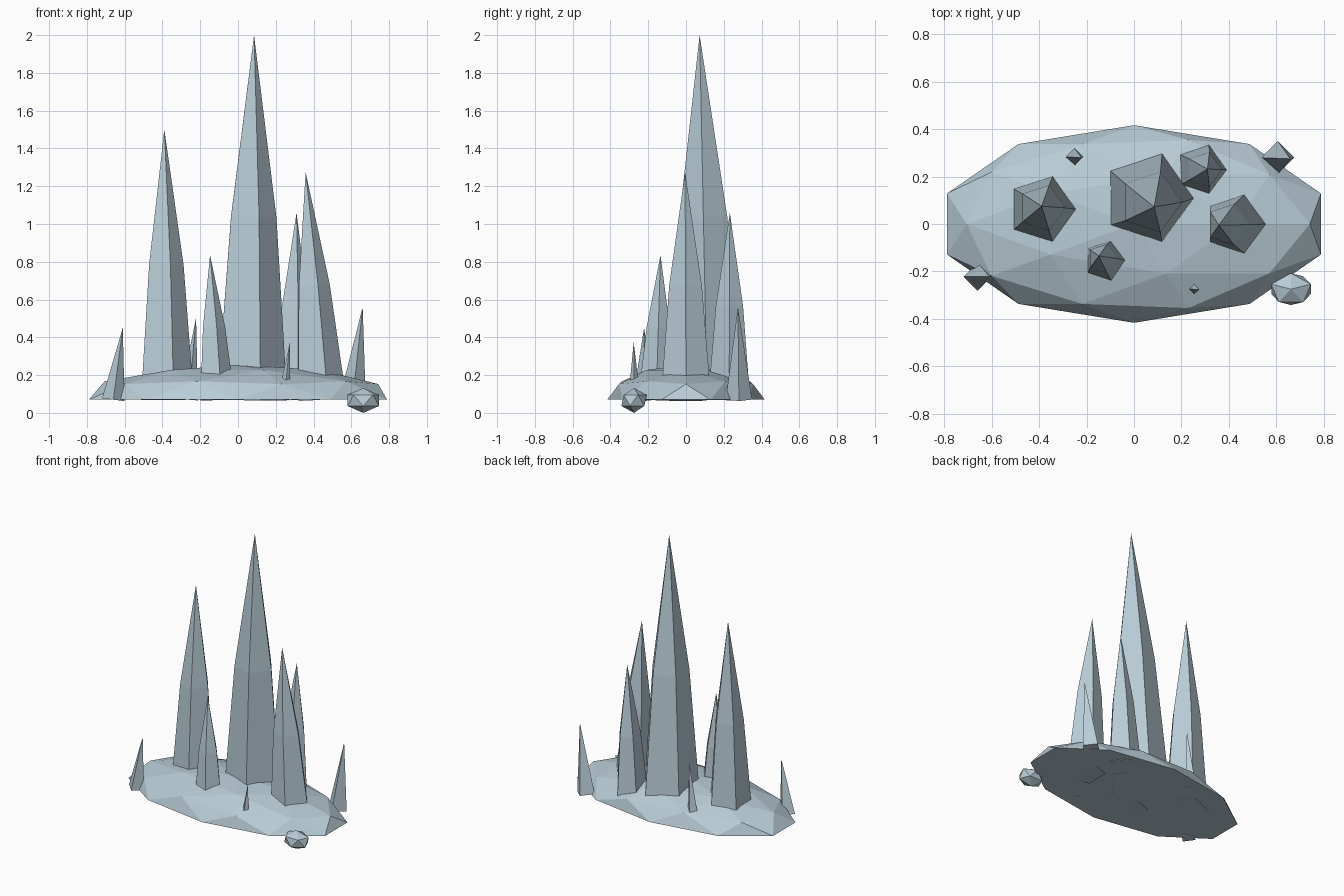
import bpy
import bmesh
from math import cos, sin, pi, radians
from mathutils import Vector, Matrix

cube = bpy.data.objects.get("Cube")
if cube:
    bpy.data.objects.remove(cube, do_unlink=True)

GROUND = 0.07

stone = bpy.data.materials.new("pale blue grey stone")
stone.use_nodes = True
colour = (0.48, 0.60, 0.67, 1)
stone.diffuse_color = colour
stone.node_tree.nodes["Principled BSDF"].inputs["Base Color"].default_value = colour


def finish(name, bm):
    bmesh.ops.recalc_face_normals(bm, faces=bm.faces[:])
    mesh = bpy.data.meshes.new(name)
    bm.to_mesh(mesh)
    bm.free()
    mesh.materials.append(stone)
    obj = bpy.data.objects.new(name, mesh)
    bpy.context.collection.objects.link(obj)
    return obj


def spike(name, foot, tip, radius, sides, shoulder=None):
    """Pointed prism leaning from foot to tip, with an optional middle ring."""
    foot, tip = Vector((*foot, GROUND)), Vector(tip)
    axis = tip - foot
    lean = Vector((0, 0, 1)).rotation_difference(axis).to_matrix()
    levels = [(0, radius)]
    if shoulder:
        levels.append((0.5, radius * shoulder))
    bm = bmesh.new()
    rings = []
    for t, r in levels:
        ring = []
        for i in range(sides):
            a = 2 * pi * i / sides
            offset = lean @ Vector((r * cos(a), r * sin(a), 0))
            ring.append(bm.verts.new(foot + axis * t + offset))
        rings.append(ring)
    point = bm.verts.new(tip)
    bm.faces.new(rings[0])
    for i in range(sides):
        j = (i + 1) % sides
        for low, high in zip(rings, rings[1:]):
            bm.faces.new((low[i], low[j], high[j], high[i]))
        bm.faces.new((rings[-1][i], rings[-1][j], point))
    return finish(name, bm)


# Rock mound: faceted half ellipsoid with a flat underside
bm = bmesh.new()
bmesh.ops.create_icosphere(bm, subdivisions=2, radius=1)
bmesh.ops.bisect_plane(bm, geom=bm.verts[:] + bm.edges[:] + bm.faces[:], dist=0.001,
                       plane_co=(0, 0, 0), plane_no=(0, 0, -1), clear_outer=True)
bmesh.ops.holes_fill(bm, edges=[e for e in bm.edges if e.is_boundary], sides=0)
bmesh.ops.transform(bm, verts=bm.verts[:],
                    matrix=Matrix.Translation((0, 0, GROUND)) @ Matrix.Diagonal((0.83, 0.417, 0.185, 1)))
finish("rock_mound", bm)

# Tall five-sided crystals: foot, tip, radius
crystals = {
    "centre_crystal": ((0.056, 0.112), (0.085, 0.072, 2.0), 0.205),
    "right_crystal": ((-0.388, 0.061), (-0.39, 0.075, 1.5), 0.155),
    "left_crystal": ((0.433, 0), (0.358, -0.005, 1.275), 0.14),
    "back_crystal": ((0.28, 0.228), (0.31, 0.232, 1.06), 0.117),
    "front_crystal": ((-0.118, -0.158), (-0.148, -0.135, 0.835), 0.1),
}
for name, (foot, tip, radius) in crystals.items():
    spike(name, foot, tip, radius, 5, shoulder=0.65)

# Small four-sided shards
shards = {
    "front_right_shard": ((-0.66, -0.222), (-0.61, -0.222, 0.45), 0.06),
    "back_left_shard": ((0.607, 0.28), (0.66, 0.275, 0.56), 0.07),
    "back_right_shard": ((-0.26, 0.283), (-0.222, 0.281, 0.505), 0.048),
    "front_left_shard": ((0.243, -0.273), (0.275, -0.277, 0.375), 0.033),
}
for name, (foot, tip, radius) in shards.items():
    spike(name, foot, tip, radius, 4)

# Loose pebble beside the mound
bm = bmesh.new()
bmesh.ops.create_icosphere(bm, subdivisions=1, radius=1)
bmesh.ops.transform(bm, verts=bm.verts[:],
                    matrix=Matrix.Translation((0.663, -0.275, 0.066))
                    @ Matrix.Diagonal((0.098, 0.075, 0.066, 1))
                    @ Matrix.Rotation(radians(18), 4, "Z"))
finish("pebble", bm)
